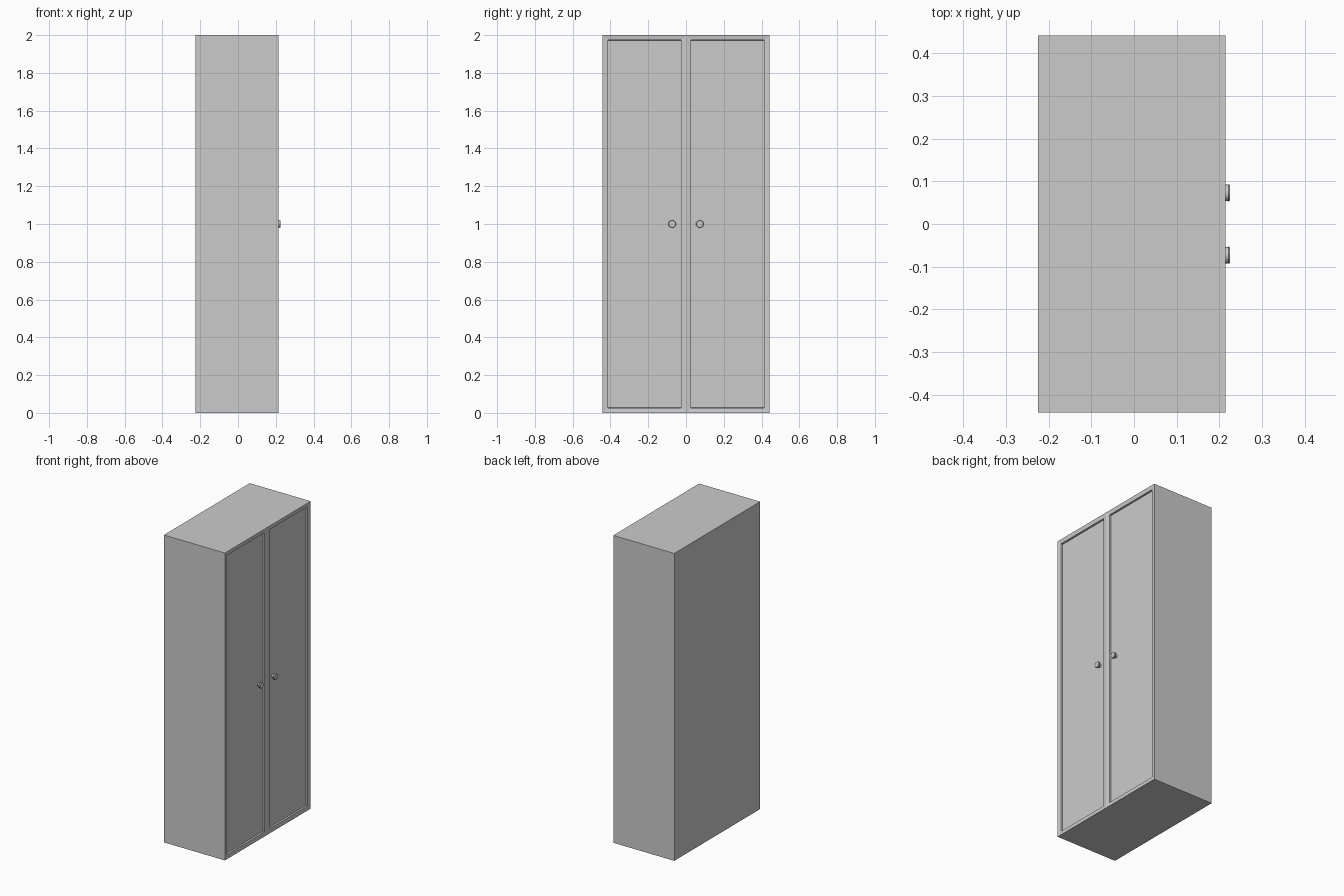
import bpy, bmesh, math
from mathutils import Matrix, Vector

if "Cube" in bpy.data.objects:
    bpy.data.objects.remove(bpy.data.objects["Cube"])

X0, X1, W, H = -0.2245, 0.2145, 0.441, 2.0


def make_object(name, bm):
    bmesh.ops.recalc_face_normals(bm, faces=bm.faces[:])
    mesh = bpy.data.meshes.new(name)
    bm.to_mesh(mesh)
    bm.free()
    ob = bpy.data.objects.new(name, mesh)
    bpy.context.collection.objects.link(ob)
    return ob


# Cabinet: closed box, front split into two doors with recessed panels
bm = bmesh.new()
bmesh.ops.create_cube(bm, size=1.0, matrix=Matrix.Translation(((X0 + X1) / 2, 0, H / 2))
                      @ Matrix.Diagonal((X1 - X0, 2 * W, H, 1)))
bmesh.ops.bisect_plane(bm, geom=bm.verts[:] + bm.edges[:] + bm.faces[:],
                       plane_co=(0, 0, 0), plane_no=(0, 1, 0))
bm.normal_update()
doors = [f for f in bm.faces if f.normal.x > 0.9]
# slightly sloped frame, then the step down to the panel
bmesh.ops.inset_individual(bm, faces=doors, thickness=0.038, depth=-0.004)
bmesh.ops.inset_individual(bm, faces=doors, thickness=0.0005, depth=-0.012)
make_object("wardrobe_cabinet", bm)


# Knobs: lathed profile of (distance out from the panel, radius)
PANEL_X = X1 - 0.017
PROFILE = [(0.0, 0.011), (0.009, 0.011), (0.016, 0.019),
           (0.024, 0.020), (0.027, 0.018)]
SIDES = 20


def knob(name, y):
    bm = bmesh.new()
    rings = []
    for d, r in PROFILE:
        rings.append([bm.verts.new((PANEL_X + d,
                                    y + r * math.cos(2 * math.pi * i / SIDES),
                                    1.0 + r * math.sin(2 * math.pi * i / SIDES)))
                      for i in range(SIDES)])
    for a, b in zip(rings, rings[1:]):
        for i in range(SIDES):
            j = (i + 1) % SIDES
            bm.faces.new((a[i], a[j], b[j], b[i]))
    bm.faces.new(rings[0])
    bm.faces.new(rings[-1])
    ob = make_object(name, bm)
    bpy.ops.object.select_all(action='DESELECT')
    ob.select_set(True)
    bpy.context.view_layer.objects.active = ob
    bpy.ops.object.shade_smooth_by_angle(angle=math.radians(30))


knob("left_door_knob", -0.073)
knob("right_door_knob", 0.073)
